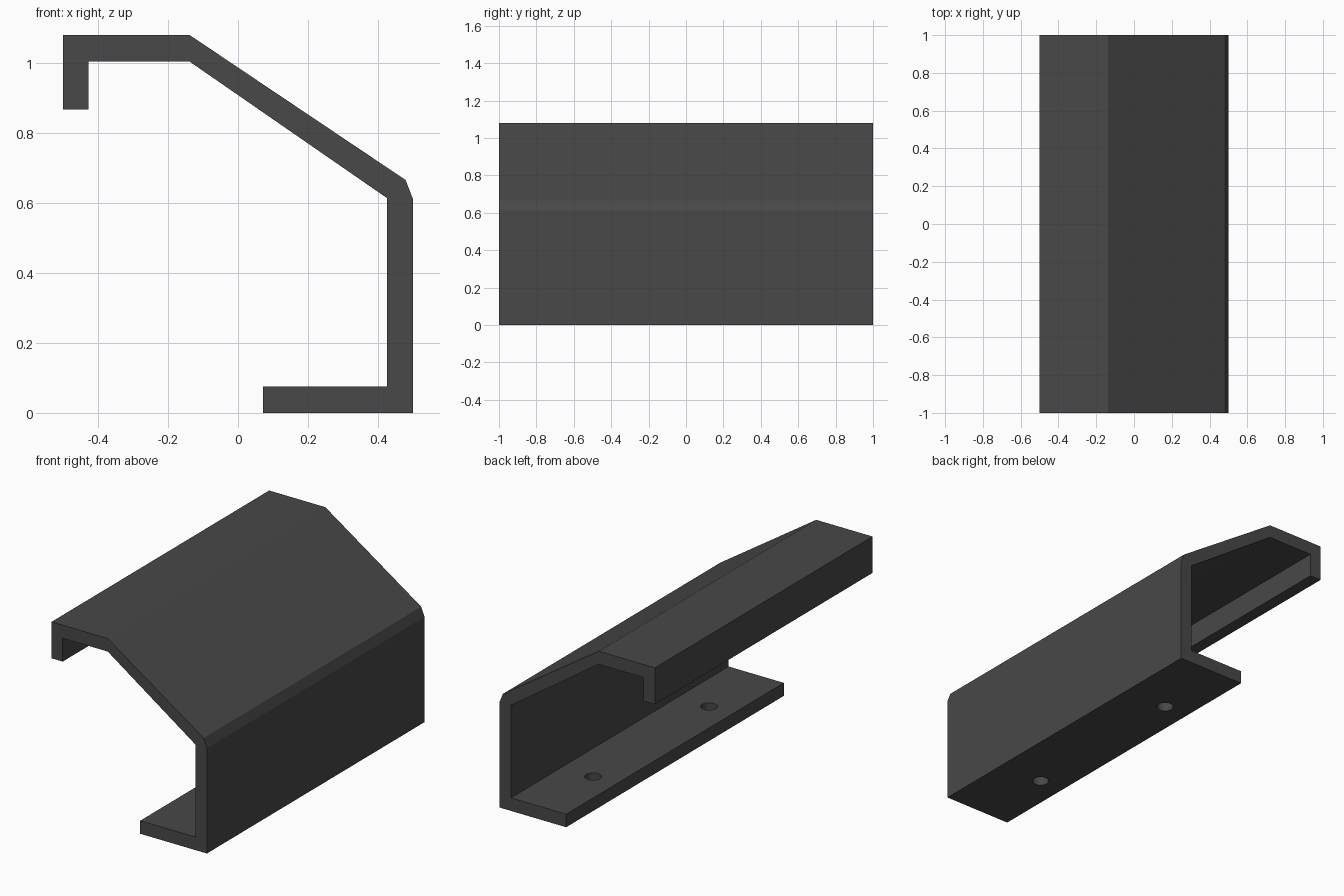
import bpy, bmesh

if "Cube" in bpy.data.objects:
    bpy.data.objects.remove(bpy.data.objects["Cube"])

# Dark grey finish
grey = bpy.data.materials.new("dark_grey")
grey.diffuse_color = (0.065, 0.065, 0.065, 1)
grey.use_nodes = True
grey.node_tree.nodes["Principled BSDF"].inputs["Base Color"].default_value = grey.diffuse_color

# Bent-sheet cross-section in (x, z)
profile = [(-0.5, 0.868), (-0.5, 1.08), (-0.138, 1.08), (0.479, 0.666),
           (0.5, 0.612), (0.5, 0), (0.071, 0), (0.071, 0.076),
           (0.426, 0.076), (0.426, 0.614), (-0.138, 1.004),
           (-0.428, 1.004), (-0.428, 0.868)]

# Bracket: extrude the section along y
bm = bmesh.new()
face = bm.faces.new([bm.verts.new((x, -1, z)) for x, z in profile])
ext = bmesh.ops.extrude_face_region(bm, geom=[face], use_keep_orig=True)
bmesh.ops.translate(bm, vec=(0, 2, 0),
                    verts=[g for g in ext["geom"] if isinstance(g, bmesh.types.BMVert)])
bmesh.ops.recalc_face_normals(bm, faces=bm.faces)
mesh = bpy.data.meshes.new("bracket")
bm.to_mesh(mesh)
bm.free()
mesh.materials.append(grey)
bracket = bpy.data.objects.new("bracket", mesh)
bpy.context.collection.objects.link(bracket)

# Screw holes through the bottom flange
for i, y in enumerate((-0.533, 0.533)):
    bpy.ops.mesh.primitive_cylinder_add(vertices=32, radius=0.045, depth=0.2,
                                        location=(0.224, y, 0.04))
    cutter = bpy.context.object
    cutter.name = f"hole_cutter_{i + 1}"
    cutter.data.materials.append(grey)
    cutter.hide_render = True
    cutter.display_type = 'WIRE'
    mod = bracket.modifiers.new(f"screw_hole_{i + 1}", 'BOOLEAN')
    mod.operation = 'DIFFERENCE'
    mod.solver = 'EXACT'
    mod.object = cutter
